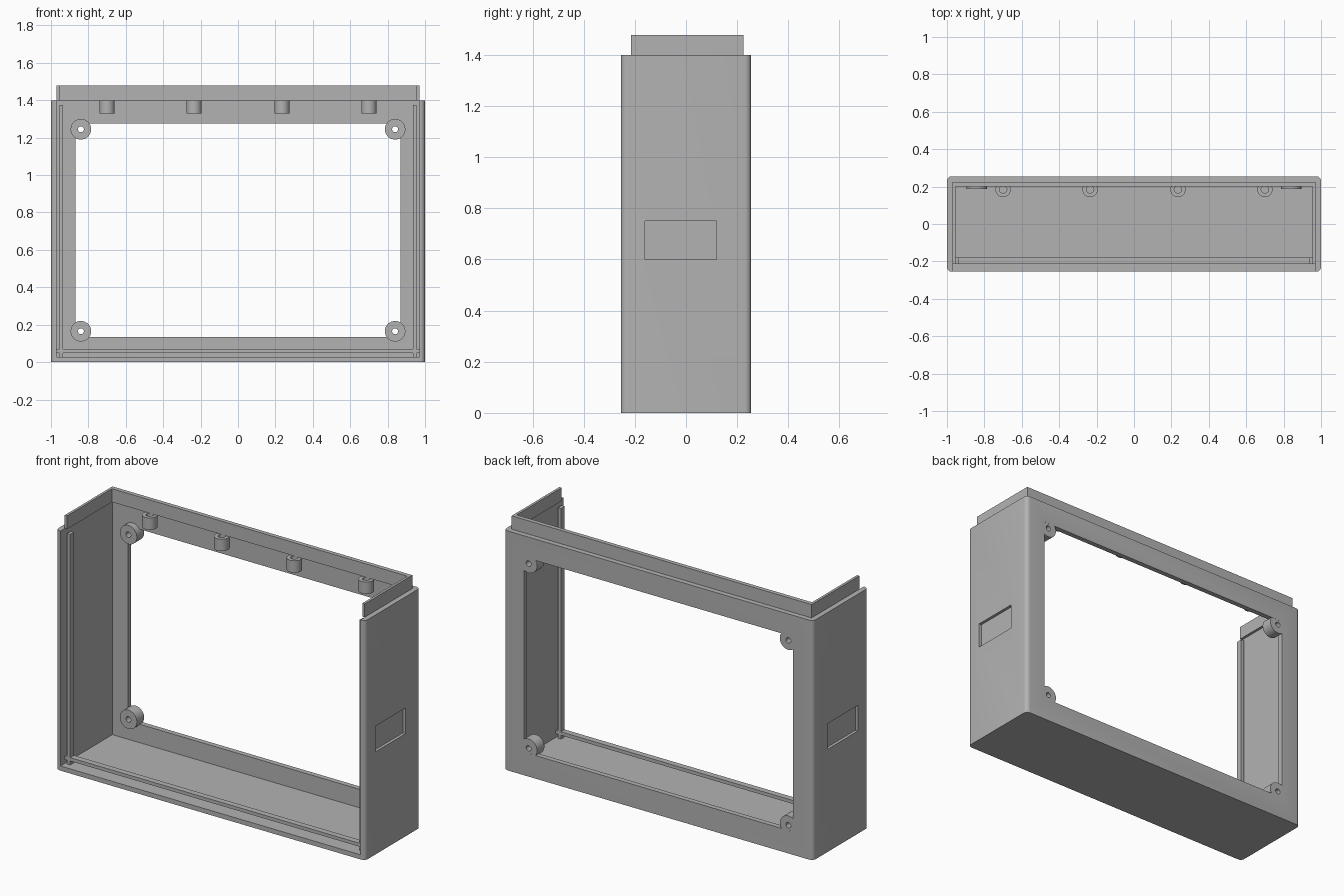
import bpy, bmesh
from mathutils import Matrix, Vector

cube = bpy.data.objects.get("Cube")
if cube:
    bpy.data.objects.remove(cube, do_unlink=True)

GREY = (0.45, 0.45, 0.45, 1)
grey = bpy.data.materials.new("plain grey")
grey.use_nodes = True
grey.diffuse_color = GREY
grey.node_tree.nodes["Principled BSDF"].inputs["Base Color"].default_value = GREY


def finish(name, bm):
    bmesh.ops.recalc_face_normals(bm, faces=bm.faces)
    mesh = bpy.data.meshes.new(name)
    bm.to_mesh(mesh)
    bm.free()
    mesh.materials.append(grey)
    ob = bpy.data.objects.new(name, mesh)
    bpy.context.collection.objects.link(ob)
    return ob


def box(name, low, high, round_corners=0):
    """Box between two corners, with optional rounded upright edges."""
    low, high = Vector(low), Vector(high)
    bm = bmesh.new()
    bmesh.ops.create_cube(bm, size=1)
    for v in bm.verts:
        v.co = Vector(a + (b - a) * (c + 0.5) for a, b, c in zip(low, high, v.co))
    if round_corners:
        upright = [e for e in bm.edges
                   if abs(e.verts[0].co.z - e.verts[1].co.z) > 0.1]
        bmesh.ops.bevel(bm, geom=upright, offset=round_corners, segments=6,
                        profile=0.5, affect='EDGES')
    return finish(name, bm)


def tube(name, centre, outer, inner, length, axis):
    """Cylinder with a hole, running from its centre point along an axis."""
    bm = bmesh.new()
    rings = []
    for radius, shift in ((outer, 0), (outer, length), (inner, length), (inner, 0)):
        made = bmesh.ops.create_circle(bm, segments=32, radius=radius,
                                       matrix=Matrix.Translation((0, 0, shift)))
        rings.append(made["verts"])
    for a, b in zip(rings, rings[1:] + rings[:1]):
        for i in range(len(a)):
            j = (i + 1) % len(a)
            bm.faces.new((a[i], a[j], b[j], b[i]))
    turn = Vector((0, 0, 1)).rotation_difference(Vector(axis)).to_matrix().to_4x4()
    bm.transform(Matrix.Translation(centre) @ turn)
    return shade(finish(name, bm))


def shade(ob):
    bpy.ops.object.select_all(action='DESELECT')
    ob.select_set(True)
    bpy.context.view_layer.objects.active = ob
    bpy.ops.object.shade_smooth_by_angle(angle=0.6)
    return ob


def cut(ob, low, high):
    cutter = box("cutter", low, high)
    cutter.hide_render = True
    mod = ob.modifiers.new("cut", 'BOOLEAN')
    mod.operation = 'DIFFERENCE'
    mod.solver = 'EXACT'
    mod.object = cutter
    bpy.context.view_layer.objects.active = ob
    bpy.ops.object.modifier_apply(modifier=mod.name)
    bpy.data.objects.remove(cutter, do_unlink=True)


W, D, H = 1.0, 0.255, 1.4          # half width, half depth, wall height
IN_X, IN_Y, FLOOR = 0.97, 0.225, 0.027

# Housing: open front and top, windowed back, shallow recess on each side
housing = box("housing", (-W, -D, 0), (W, D, H), 0.025)
cut(housing, (-IN_X, -D - 1, FLOOR), (IN_X, IN_Y, H + 1))
cut(housing, (-0.87, 0, 0.135), (0.87, 1, 1.275))
for low_x, high_x in ((-1.1, -0.983), (0.983, 1.1)):
    cut(housing, (low_x, -0.16, 0.6), (high_x, 0.12, 0.75))
shade(housing)

# Raised lip around the back and sides of the top
bm = bmesh.new()
LIP_X, FRONT = 0.955, -0.215
outline = [(-IN_X, FRONT), (-IN_X, IN_Y), (IN_X, IN_Y), (IN_X, FRONT),
           (LIP_X, FRONT), (LIP_X, 0.2), (-LIP_X, 0.2), (-LIP_X, FRONT)]
base = bm.faces.new([bm.verts.new((x, y, H)) for x, y in outline])
top = bmesh.ops.extrude_face_region(bm, geom=[base])["geom"]
bmesh.ops.translate(bm, vec=(0, 0, 0.078),
                    verts=[g for g in top if isinstance(g, bmesh.types.BMVert)])
finish("top_lip", bm)

# Front panel rails
box("bottom_rail", (-IN_X, FRONT, 0.05), (IN_X, -0.18, 0.07))
for side, x in (("right", -0.955), ("left", 0.935)):
    box(side + "_rail", (x, FRONT, FLOOR), (x + 0.02, -0.18, 1.375))

# Corner mounting bosses
for side, x in (("right", -0.84), ("left", 0.84)):
    for level, z in (("lower", 0.165), ("upper", 1.245)):
        tube(f"{level}_{side}_boss", (x, 0.187, z), 0.055, 0.016, 0.0675, (0, 1, 0))

# Screw posts under the lip
for i, x in enumerate((-0.7, -0.235, 0.235, 0.7)):
    tube(f"screw_post_{i + 1}", (x, 0.185, 1.33), 0.041, 0.02, 0.07, (0, 0, 1))
